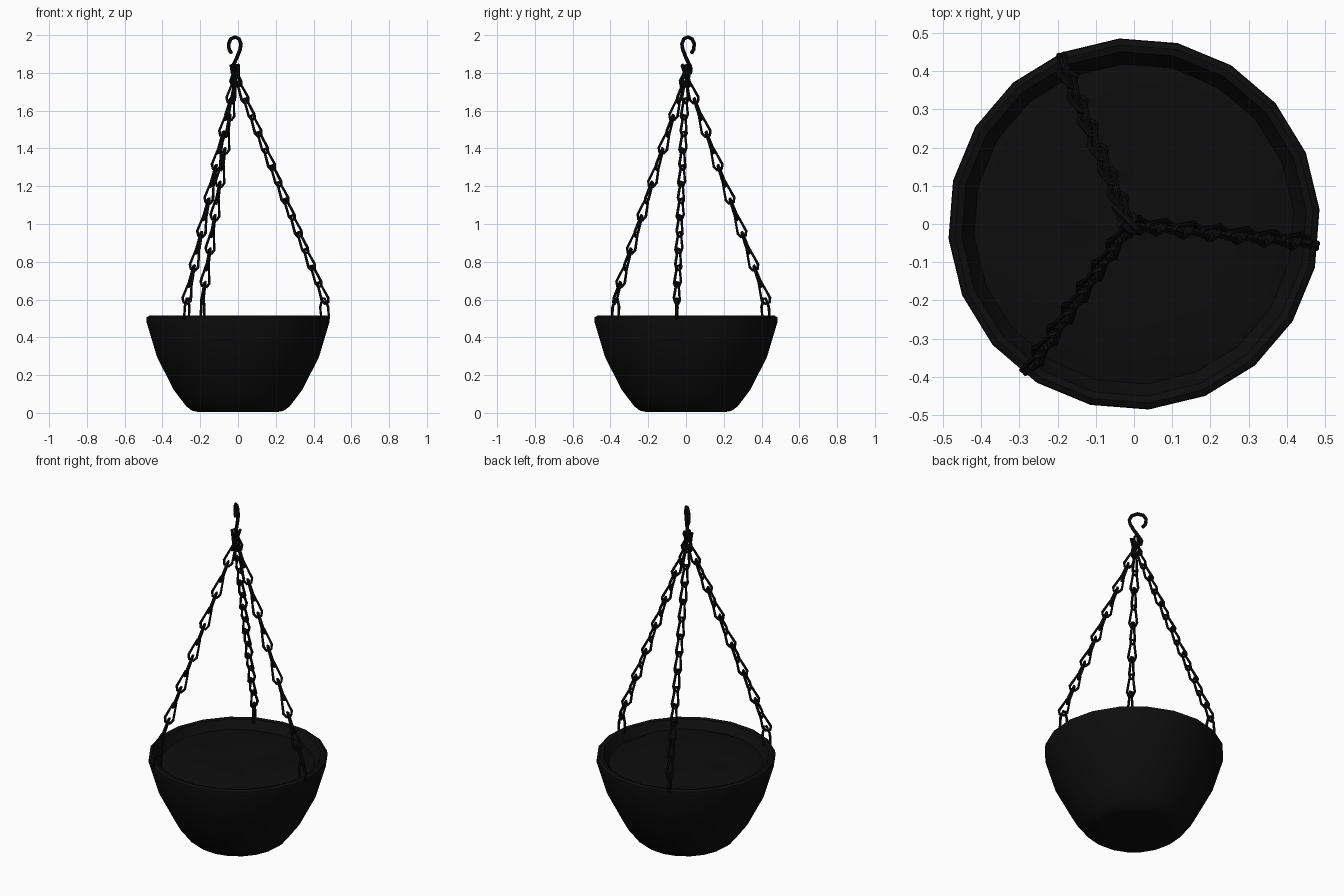
import bpy, bmesh, math, random
from mathutils import Vector

if "Cube" in bpy.data.objects:
    bpy.data.objects.remove(bpy.data.objects["Cube"])

random.seed(4)
black = bpy.data.materials.new("black")
black.diffuse_color = (0.004, 0.004, 0.004, 1)
black.use_nodes = True
black.node_tree.nodes["Principled BSDF"].inputs["Base Color"].default_value = black.diffuse_color
SIDES = 20


def lathe(name, profile, bump=0.0):
    """Revolve (radius, z) points; a zero radius closes the surface."""
    bm = bmesh.new()
    rings = []
    for r, z in profile:
        if r == 0:
            rings.append([bm.verts.new((0, 0, z))] * SIDES)
        else:
            rings.append([bm.verts.new((r * math.cos(a), r * math.sin(a),
                                        z + random.uniform(-bump, bump)))
                          for a in (math.tau * (i + 0.25) / SIDES for i in range(SIDES))])
    for lo, hi in zip(rings, rings[1:]):
        for i in range(SIDES):
            j = (i + 1) % SIDES
            bm.faces.new(list(dict.fromkeys((lo[i], lo[j], hi[j], hi[i]))))
    bmesh.ops.recalc_face_normals(bm, faces=bm.faces)
    mesh = bpy.data.meshes.new(name)
    bm.to_mesh(mesh)
    bm.free()
    obj = bpy.data.objects.new(name, mesh)
    bpy.context.collection.objects.link(obj)
    finish(obj)
    return obj


def finish(obj):
    obj.data.materials.append(black)
    bpy.ops.object.select_all(action='DESELECT')
    obj.select_set(True)
    bpy.context.view_layer.objects.active = obj
    if obj.type == 'CURVE':
        bpy.ops.object.convert(target='MESH')
    bpy.ops.object.shade_smooth_by_angle(angle=math.radians(40))


def wire(name, paths, radius, cyclic):
    """Round wire following one or more polylines."""
    cu = bpy.data.curves.new(name, 'CURVE')
    cu.dimensions = '3D'
    cu.bevel_depth = radius
    cu.bevel_resolution = 1
    cu.use_fill_caps = True
    for pts in paths:
        sp = cu.splines.new('POLY')
        sp.points.add(len(pts) - 1)
        for p, co in zip(sp.points, pts):
            p.co = (*co, 1)
        sp.use_cyclic_u = cyclic
    obj = bpy.data.objects.new(name, cu)
    bpy.context.collection.objects.link(obj)
    finish(obj)


# Pot shell with rounded foot, rolled rim and inner wall
lathe("pot", [(0, 0.006), (0.21, 0.004), (0.245, 0.012), (0.275, 0.035), (0.34, 0.12),
              (0.43, 0.295), (0.487, 0.485), (0.485, 0.507), (0.47, 0.515),
              (0.452, 0.510), (0.445, 0.495), (0.405, 0.44)])

# Slightly uneven soil
lathe("soil", [(0.42, 0.462), (0.39, 0.468), (0.26, 0.475), (0.13, 0.47), (0, 0.472)], 0.006)

# Chains of tapered links, each ending in a loop through the rim
LINK = [(-0.06, -0.008), (-0.06, 0.008), (0.035, 0.024), (0.058, 0.013),
        (0.058, -0.013), (0.035, -0.024)]
COUNT = 14
apex = Vector((-0.012, 0, 1.785))
for n, deg in enumerate((-6, 114, 234)):
    out = Vector((math.cos(math.radians(deg)), math.sin(math.radians(deg)), 0))
    end = out * 0.45 + Vector((0, 0, 0.635))
    axis = (end - apex).normalized()
    side = axis.cross(Vector((0, 0, 1))).normalized()
    links = []
    for k in range(COUNT):
        centre = apex.lerp(end, k / (COUNT - 1))
        ang = math.radians(35 + 90 * (k % 2))
        across = side * math.cos(ang) + axis.cross(side) * math.sin(ang)
        links.append([centre + axis * u + across * v for u, v in LINK])
    loop = [(0.444, 0.485), (0.438, 0.56), (0.448, 0.605), (0.462, 0.605),
            (0.480, 0.56), (0.484, 0.50)]
    links.append([out * r + Vector((0, 0, z)) for r, z in loop])
    wire(f"chain_{n + 1}", links, 0.0075, True)

# S-shaped ceiling hook lying in a diagonal plane
S_PATH = [(-0.03, 1.905), (-0.047, 1.925), (-0.050, 1.955), (-0.034, 1.98), (-0.002, 1.99),
          (0.028, 1.98), (0.042, 1.953), (0.036, 1.925), (0.014, 1.885), (-0.012, 1.845),
          (-0.026, 1.82), (-0.022, 1.80), (-0.002, 1.793), (0.014, 1.805), (0.016, 1.825)]
diag = Vector((1, -1, 0)).normalized()
wire("hook", [[Vector((-0.014, 0.008, z)) + diag * s for s, z in S_PATH]], 0.01, False)
